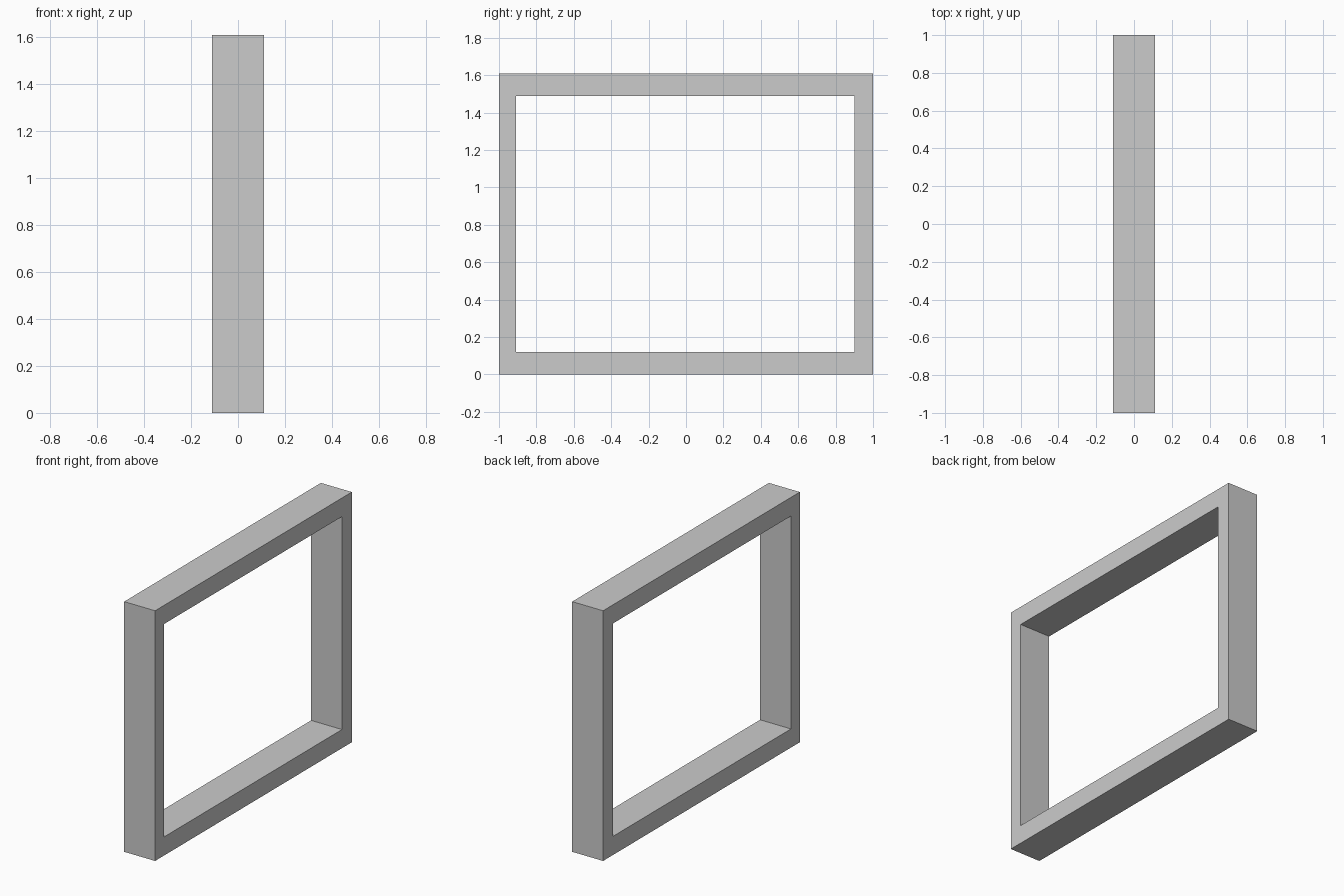
import bpy, bmesh

if "Cube" in bpy.data.objects:
    bpy.data.objects.remove(bpy.data.objects["Cube"])

DEPTH = 0.22


def rect(y0, y1, z0, z1):
    return [(y0, z0), (y1, z0), (y1, z1), (y0, z1)]


# Outer and inner outlines of the frame, in the YZ plane
outer = rect(-1.0, 1.0, 0.0, 1.61)
inner = rect(-0.91, 0.90, 0.12, 1.49)

bm = bmesh.new()


def ring(points, x):
    return [bm.verts.new((x, y, z)) for y, z in points]


# Four loops around the cross-section, bridged into a closed rectangular tube
h = DEPTH / 2
loops = [ring(outer, -h), ring(outer, h), ring(inner, h), ring(inner, -h)]
for k in range(4):
    a, b = loops[k], loops[(k + 1) % 4]
    for i in range(4):
        j = (i + 1) % 4
        bm.faces.new((a[i], a[j], b[j], b[i]))
bmesh.ops.recalc_face_normals(bm, faces=bm.faces[:])

mesh = bpy.data.meshes.new("window_frame")
bm.to_mesh(mesh)
bm.free()
frame = bpy.data.objects.new("window_frame", mesh)
bpy.context.collection.objects.link(frame)
